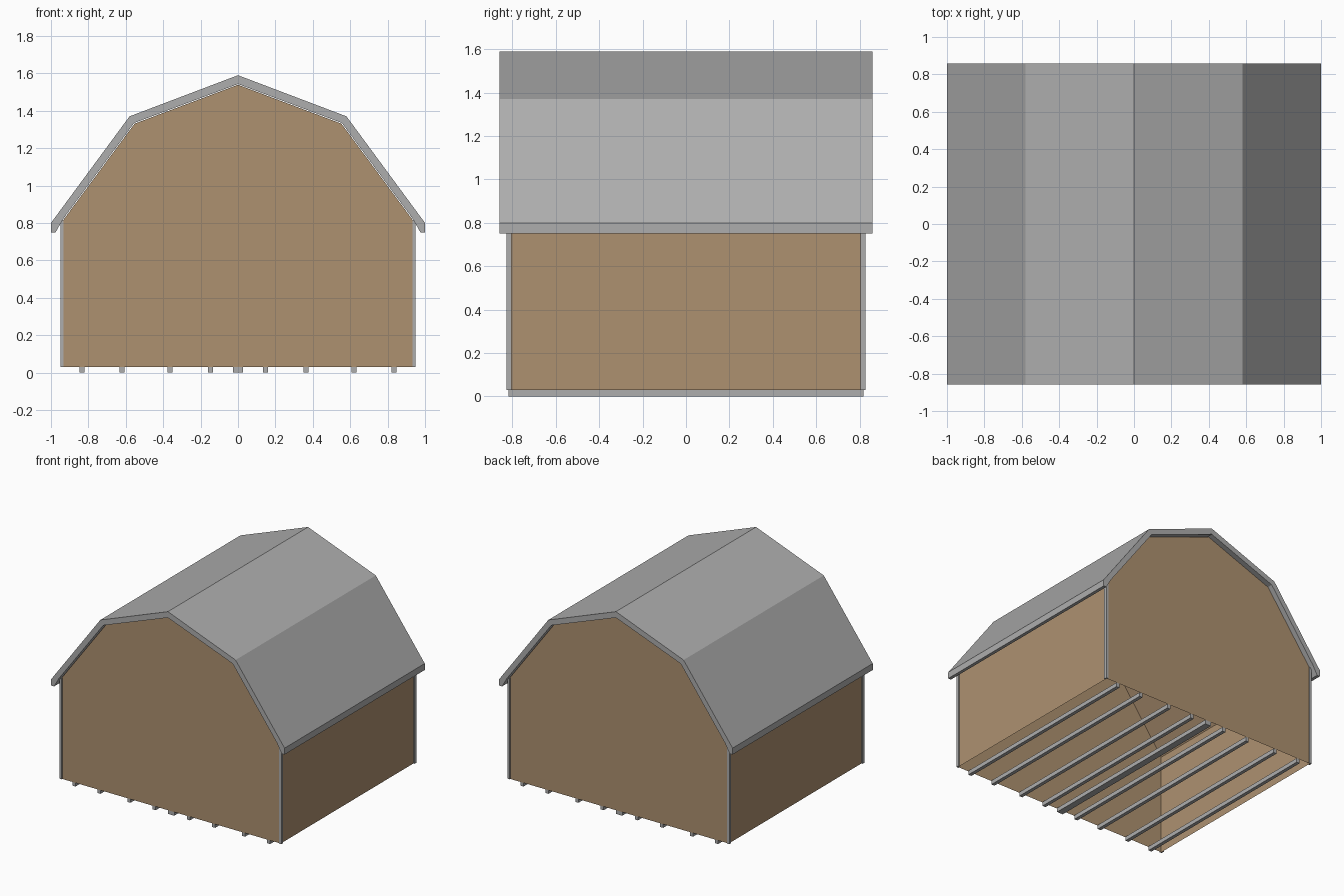
import bpy, bmesh

if "Cube" in bpy.data.objects:
    bpy.data.objects.remove(bpy.data.objects["Cube"])


def material(name, rgb):
    m = bpy.data.materials.new(name)
    m.diffuse_color = (*rgb, 1)
    m.use_nodes = True
    m.node_tree.nodes["Principled BSDF"].inputs["Base Color"].default_value = m.diffuse_color
    return m


GREY = material("grey_trim", (0.42, 0.42, 0.42))
BROWN = material("tan_siding", (0.42, 0.283, 0.163))


def finish(name, bm, mat):
    bmesh.ops.recalc_face_normals(bm, faces=bm.faces)
    me = bpy.data.meshes.new(name)
    bm.to_mesh(me)
    bm.free()
    me.materials.append(mat)
    ob = bpy.data.objects.new(name, me)
    bpy.context.collection.objects.link(ob)
    return ob


def extrude_profile(name, pts, y, mat, open_bottom=False):
    """Extrude an x/z outline from -y to y; optionally drop the closing floor face."""
    bm = bmesh.new()
    face = bm.faces.new([bm.verts.new((x, -y, z)) for x, z in pts])
    ext = bmesh.ops.extrude_face_region(bm, geom=[face], use_keep_orig=True)
    moved = [g for g in ext["geom"] if isinstance(g, bmesh.types.BMVert)]
    bmesh.ops.translate(bm, verts=moved, vec=(0, 2 * y, 0))
    bmesh.ops.recalc_face_normals(bm, faces=bm.faces)
    if open_bottom:
        low = min(z for _, z in pts) + 1e-4
        floor = [f for f in bm.faces if all(v.co.z < low for v in f.verts)]
        bmesh.ops.delete(bm, geom=floor, context="FACES")
    return finish(name, bm, mat)


def box(name, x0, x1, y0, y1, z0, z1, mat):
    bm = bmesh.new()
    bmesh.ops.create_cube(bm, size=1)
    for v in bm.verts:
        v.co = (x1 if v.co.x > 0 else x0, y1 if v.co.y > 0 else y0, z1 if v.co.z > 0 else z0)
    return finish(name, bm, mat)


def mirrored(half):
    """Complete a right-hand outline whose points on x = 0 are shared."""
    return half + [(-x, z) for x, z in reversed(half) if x > 0]


# Walls: hollow gambrel shell, open underneath
extrude_profile("walls", mirrored([(0.94, 0.03), (0.94, 0.808), (0.553, 1.331), (0, 1.539)]),
                0.82, BROWN, open_bottom=True)

# Roof: thick gambrel band with eaves
outer = mirrored([(1.0, 0.75), (1.0, 0.80), (0.58, 1.37), (0, 1.59)])
inner = mirrored([(0.975, 0.75), (0.936, 0.82), (0.555, 1.335), (0, 1.543)])
extrude_profile("roof", outer + inner[::-1], 0.858, GREY)

# Corner trim: two plates per corner, forming an L
for sx in (-1, 1):
    for sy in (-1, 1):
        tag = ("left" if sx < 0 else "right") + ("_front" if sy < 0 else "_back")
        xs = sorted((sx * 0.932, sx * 0.95))
        ys = sorted((sy * 0.82, sy * 0.827))
        box("corner_front_plate_" + tag, *xs, *ys, 0.03, 0.815, GREY)
        xs = sorted((sx * 0.94, sx * 0.95))
        ys = sorted((sy * 0.803, sy * 0.82))
        box("corner_side_plate_" + tag, *xs, *ys, 0.03, 0.808, GREY)

# Floor skids, with a wider one in the middle
for i, x in enumerate((-0.834, -0.62, -0.363, -0.147, 0, 0.147, 0.363, 0.62, 0.834)):
    w = 0.026 if x == 0 else 0.0135
    box(f"skid_{i}", x - w, x + w, -0.817, 0.817, 0, 0.032, GREY)
